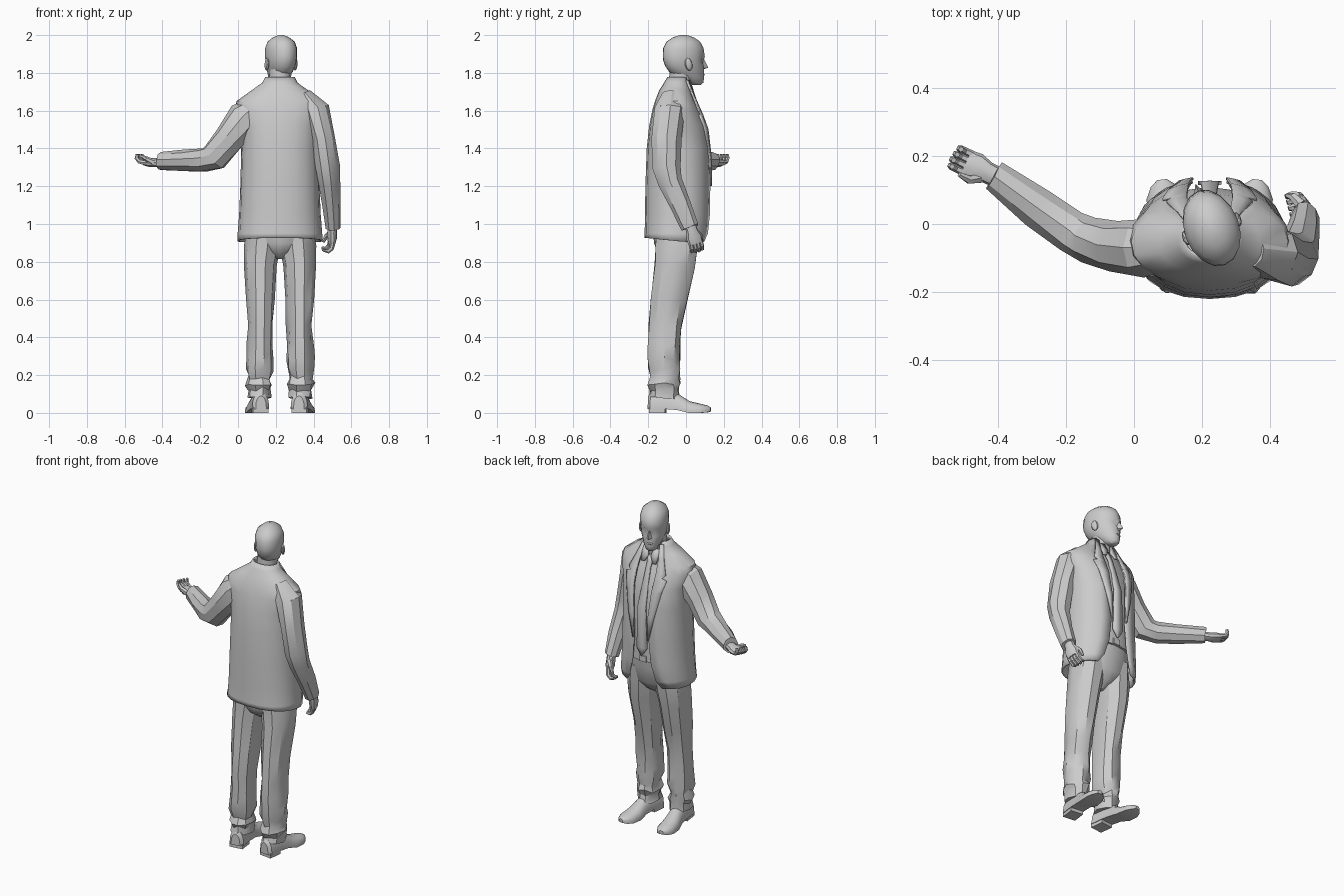
import bpy, bmesh, math, random
from mathutils import Vector, Matrix

if "Cube" in bpy.data.objects:
    bpy.data.objects.remove(bpy.data.objects["Cube"])

random.seed(4)
CX = 0.222  # centre line of the body


def finish(name, bm, solid=0, xf=None, angle=32):
    bmesh.ops.recalc_face_normals(bm, faces=bm.faces[:])
    me = bpy.data.meshes.new(name)
    bm.to_mesh(me)
    bm.free()
    if xf:
        me.transform(xf)
    ob = bpy.data.objects.new(name, me)
    bpy.context.collection.objects.link(ob)
    bpy.ops.object.select_all(action='DESELECT')
    bpy.context.view_layer.objects.active = ob
    ob.select_set(True)
    bpy.ops.object.shade_smooth_by_angle(angle=math.radians(angle))
    if solid:
        m = ob.modifiers.new("thickness", 'SOLIDIFY')
        m.thickness, m.offset = solid, 0
    return ob


def loft(name, rings, closed=True, caps=True, **kw):
    bm = bmesh.new()
    vs = [[bm.verts.new(p) for p in r] for r in rings]
    n = len(vs[0])
    for a, b in zip(vs, vs[1:]):
        for i in range(n if closed else n - 1):
            j = (i + 1) % n
            bm.faces.new((a[i], a[j], b[j], b[i]))
    if closed and caps:
        bm.faces.new(vs[0][::-1])
        bm.faces.new(vs[-1])
    return finish(name, bm, **kw)


def section(z, w, yb, yf, o=0, n=16, p=1.0, cx=CX):
    """Horizontal oval slice; o is the half width of a gap at the front."""
    cy, d = (yb + yf) / 2, (yf - yb) / 2
    t0 = math.asin((o / w) ** (1 / p)) if o else 0
    f = lambda v: math.copysign(abs(v) ** p, v)
    out = []
    for i in range(n):
        t = t0 + (2 * math.pi - 2 * t0) * i / ((n - 1) if o else n)
        out.append(Vector((cx + w * f(math.sin(t)), cy + d * f(math.cos(t)), z)))
    return out


def tube(name, path, ref, n=12, creases=None, **kw):
    """Path rows are x, y, z, radius along ref, radius across; creases(z) is a jitter size."""
    pts = [Vector(q[:3]) for q in path]
    rings = []
    for k, q in enumerate(path):
        t = (pts[min(k + 1, len(pts) - 1)] - pts[max(k - 1, 0)]).normalized()
        r = Vector(ref)
        a = (r - t * r.dot(t)).normalized()
        b = t.cross(a)
        ring = [pts[k] + a * q[3] * math.cos(u) + b * q[4] * math.sin(u)
                for u in (2 * math.pi * i / n for i in range(n))]
        if creases:
            c = creases(q[2])
            ring = [v + t * random.uniform(-c, c) * 2 + (v - pts[k]).normalized() * random.uniform(-c, c)
                    for v in ring]
        rings.append(ring)
    return loft(name, rings, **kw)


def box(name, loc, size, xf=None):
    bm = bmesh.new()
    bmesh.ops.create_cube(bm, size=1, matrix=Matrix.Translation(loc) @ Matrix.Diagonal((*size, 1)))
    return finish(name, bm, xf=xf)


def ball(name, loc, size, xf=None, tilt=0):
    bm = bmesh.new()
    bmesh.ops.create_uvsphere(bm, u_segments=10, v_segments=6, radius=1, matrix=Matrix.Translation(loc)
                              @ Matrix.Rotation(tilt, 4, 'X') @ Matrix.Diagonal((*size, 1)))
    return finish(name, bm, xf=xf)


# Jacket: z, half width, back, front, half gap
J = [(.905, .222, -.215, .11, .12), (.95, .219, -.214, .122, .092), (1.05, .211, -.212, .127, .065),
     (1.2, .205, -.21, .127, .05), (1.4, .2, -.203, .127, .055), (1.52, .207, -.19, .108, .066),
     (1.6, .232, -.174, .072, .07), (1.648, .226, -.16, .048, .068), (1.705, .145, -.138, .028, .062),
     (1.745, .09, -.112, .018, .058), (1.775, .074, -.095, .01, .052)]
P = .88
rings = [section(*r, n=19, p=P) for r in J]
for v in rings[0]:
    v.z += max(0, -v.y) * .1  # hem rises towards the back
loft("jacket", rings, closed=False, solid=.01)


def front_y(z, x):
    """Depth of the jacket's front surface at height z and offset x."""
    for a, b in zip(J, J[1:]):
        if z <= b[0]:
            f = (z - a[0]) / (b[0] - a[0])
            w, yb, yf = (a[i] + (b[i] - a[i]) * f for i in (1, 2, 3))
            break
    c = max(0, 1 - min(1, abs(x) / w) ** (2 / P)) ** (P / 2)
    return (yb + yf) / 2 + (yf - yb) / 2 * c


def strip(name, rows, lift, solid):
    """Cloth strip following the chest; rows are z, inner x, outer x."""
    return loft(name, [[Vector((CX + x, front_y(z, x) + lift, z))
                        for x in (a, (a + b) / 2, b)] for z, a, b in rows],
                closed=False, solid=solid)


# Lapels with a notch, and the shirt collar points
for s, side in ((-1, "left"), (1, "right")):
    rows = [(1.2, .048, .055), (1.35, .05, .088), (1.5, .062, .12), (1.575, .066, .138),
            (1.585, .066, .11), (1.605, .066, .126), (1.68, .06, .095), (1.76, .05, .068)]
    strip(side + "_lapel", [(z, s * a, s * b) for z, a, b in rows], .009, .008)
    strip(side + "_shirt_collar", [(1.65, s * .03, s * .05), (1.69, s * .008, s * .056),
                                   (1.735, s * .02, s * .058)], .008, .008)

# Shirt, collar and tie
loft("shirt", [section(z, w - .02, yb + .02, yf - .018, p=.95) for z, w, yb, yf, o in J[2:-2]])
loft("collar_band", [section(1.67, .07, -.1, .02), section(1.735, .064, -.092, .03)])
strip("tie", [(1.09, -.002, .002), (1.14, -.034, .034), (1.4, -.026, .026), (1.62, -.014, .014),
              (1.65, -.016, .016), (1.69, -.022, .022)], -.006, .012)

# Trousers
loft("trouser_hips", [section(.815, .02, -.1, -.01), section(.85, .08, -.15, .04),
                      section(.9, .175, -.17, .072), section(1.0, .188, -.175, .09),
                      section(1.08, .183, -.175, .1)])
loft("belt", [section(1.05, .188, -.178, .104), section(1.085, .187, -.178, .106)])
box("belt_buckle", (CX, .106, 1.067), (.045, .014, .036))
LEG = [(.088, -.045, .99, .085, .12), (.095, -.05, .88, .097, .117), (.104, -.06, .78, .087, .111),
       (.104, -.09, .6, .076, .1), (.105, -.107, .46, .068, .09), (.106, -.113, .36, .071, .088),
       (.107, -.114, .29, .073, .087), (.108, -.114, .23, .071, .085), (.11, -.11, .19, .06, .078),
       (.11, -.115, .155, .072, .088), (.109, -.112, .125, .06, .077), (.108, -.115, .08, .063, .083)]
SHOE = [(-.2, .028, .02, .07), (-.185, .045, .02, .09), (-.1, .045, .02, .1), (-.04, .045, .015, .085),
        (.02, .055, 0, .062), (.08, .052, 0, .048), (.115, .035, .003, .036), (.132, .014, .008, .022)]
for s, side in ((-1, "left"), (1, "right")):
    tube(side + "_trouser_leg", [(CX + s * d, y, z, a, b) for d, y, z, a, b in LEG], (1, 0, 0), n=10,
         creases=lambda z: .007 if .1 < z < .5 else .002)
    # Shoes, toes turned slightly out
    xf = (Matrix.Translation((CX + s * .112, -.1, 0)) @ Matrix.Rotation(-s * .12, 4, 'Z')
          @ Matrix.Translation((0, .1, 0)))
    rings = []
    for y, w, zb, h in SHOE:
        arc = [Vector((w * math.cos(math.pi * k / 8), y, zb + .012 + (h - .012) * math.sin(math.pi * k / 8) ** .9))
               for k in range(9)]
        rings.append(arc + [Vector((-w, y, zb)), Vector((w, y, zb))])
    loft(side + "_shoe", rings, xf=xf)
    box(side + "_heel", (0, -.15, .015), (.082, .085, .03), xf)

# Sleeves
fold = lambda z: .003
tube("left_sleeve", [(.12, -.07, 1.64, .05, .06), (.04, -.07, 1.56, .096, .088), (-.05, -.068, 1.445, .08, .076),
                     (-.125, -.05, 1.352, .078, .068), (-.185, -.022, 1.338, .064, .066),
                     (-.28, .045, 1.334, .058, .06), (-.41, .14, 1.332, .049, .047)],
     (0, 0, 1), n=9, creases=fold)
tube("right_sleeve", [(.35, -.075, 1.685, .04, .05), (.41, -.085, 1.605, .074, .082), (.45, -.102, 1.45, .064, .08),
                      (.472, -.102, 1.3, .066, .074), (.484, -.083, 1.22, .06, .064),
                      (.495, -.03, 1.1, .05, .056), (.503, .02, .98, .042, .048)],
     (1, 0, 0), n=9, creases=fold)


def hand(side, wrist, d, thumb, curl):
    """d points to the fingers, thumb to the thumb side, curl out of the palm."""
    w, d, t = Vector(wrist), Vector(d).normalized(), Vector(thumb).normalized()
    c = Vector(curl).normalized()
    row = lambda p, a, b: (*p, a, b)
    tube(side + "_palm", [row(w - d * .04, .03, .026), row(w + d * .02, .032, .025),
                          row(w + d * .055, .043, .025), row(w + d * .09, .039, .016)], t, n=10)
    for k in range(4):
        b = w + d * .08 + t * (.0285 - .019 * k)
        e = 1 - .08 * abs(k - 1.2)
        tube(f"{side}_finger_{k + 1}", [row(b, .012, .013), row(b + d * .032 * e + c * .006, .0115, .012),
             row(b + d * .05 * e + c * .024, .011, .011), row(b + d * .045 * e + c * .044, .008, .008)], t, n=6)
    b = w + d * .03 + t * .022
    tube(side + "_thumb", [row(b, .018, .016), row(b + d * .03 + t * .02 + c * .02, .013, .013),
                           row(b + d * .062 + t * .018 + c * .036, .008, .008)], c, n=6)


hand("left", (-.412, .142, 1.325), (-.9, .43, 0), (-.43, -.9, 0), (0, 0, 1))
hand("right", (.5, .026, .98), (-.05, .3, -.95), (-.25, .95, .3), (-1, -.2, 0))

# Neck and head, the head turned to one side
tube("neck", [(CX, -.035, 1.65, .06, .06), (CX, -.032, 1.73, .058, .058), (.225, -.022, 1.82, .058, .066)], (1, 0, 0))
xf = Matrix.Translation((.226, -.008, 0)) @ Matrix.Rotation(math.radians(20), 4, 'Z')
HEAD = [(1.737, .022, .045, .09), (1.748, .034, .012, .105), (1.775, .05, -.035, .109), (1.805, .063, -.085, .108),
        (1.835, .073, -.106, .107), (1.863, .078, -.117, .106), (1.885, .08, -.12, .112), (1.93, .081, -.118, .105),
        (1.965, .069, -.1, .086), (1.989, .04, -.062, .05), (2.0, .012, -.025, .012)]
rings = [section(*r, cx=0) for r in HEAD]
for i in (1, -1):
    rings[5][i].y -= .013  # eye sockets
    rings[4][i].y += .002
loft("head", rings, xf=xf, angle=45)
bm = bmesh.new()
top, tip, base, l, r = (bm.verts.new(v) for v in ((0, .106, 1.88), (0, .134, 1.828), (0, .1, 1.816),
                                                 (-.019, .096, 1.823), (.019, .096, 1.823)))
for f in ((top, l, tip), (top, tip, r), (tip, l, base), (tip, base, r), (top, r, base, l)):
    bm.faces.new(f)
finish("nose", bm, xf=xf)
ball("lips", (0, .104, 1.79), (.022, .007, .006), xf)
for s, side in ((-1, "left"), (1, "right")):
    ball(side + "_ear", (s * .08, -.006, 1.845), (.011, .021, .034), xf, tilt=.25)
